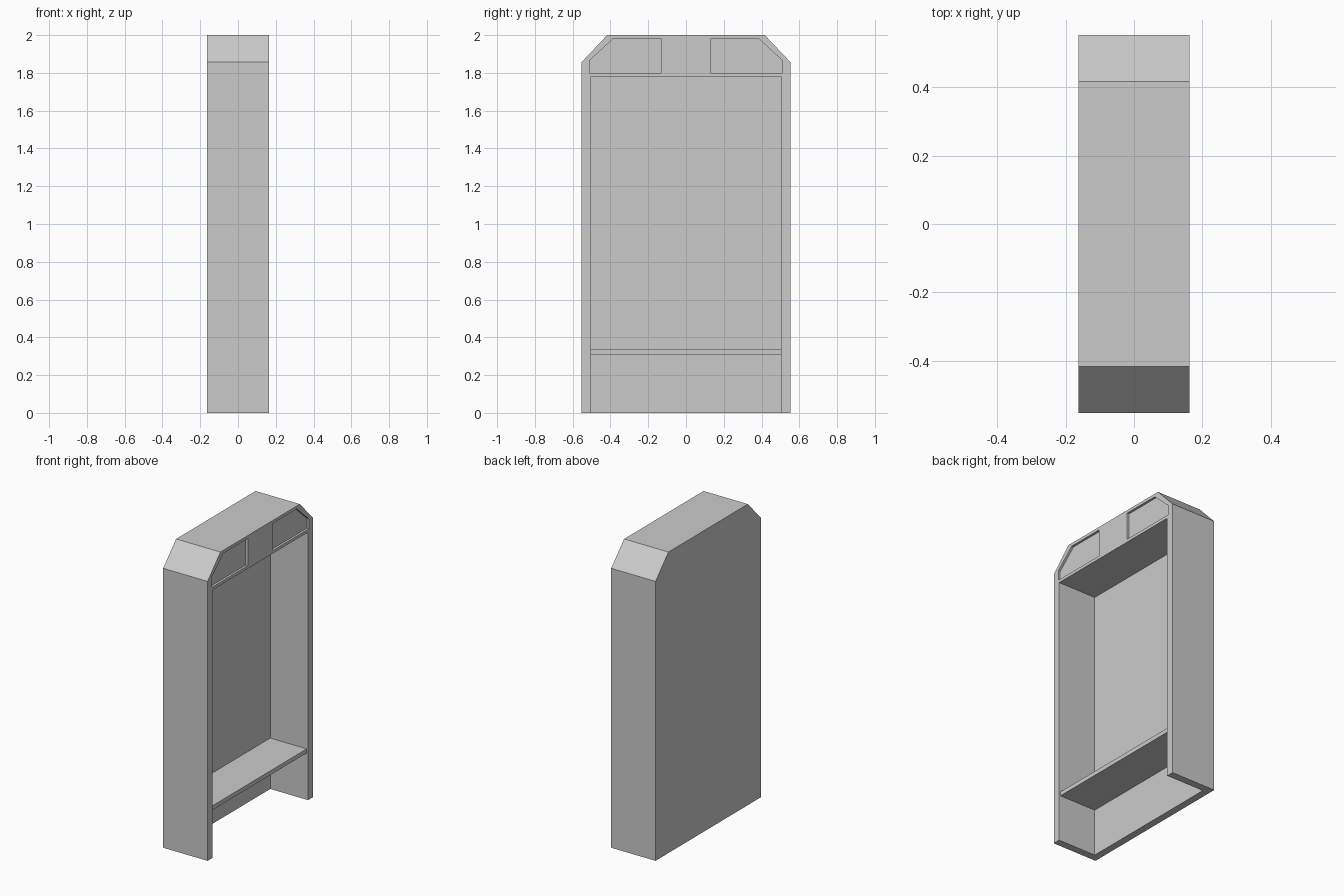
import bpy, bmesh

old = bpy.data.objects.get("Cube")
if old:
    bpy.data.objects.remove(old, do_unlink=True)

HALF_X, HALF_Y, HEIGHT = 0.163, 0.553, 2.0
INNER_Y, CEILING = 0.503, 1.78
BACK_X = -0.115        # inner face of the back panel
RECESS = 0.015

grey = bpy.data.materials.new("plain_grey")
grey.use_nodes = True
grey.diffuse_color = (0.6, 0.6, 0.6, 1)
grey.node_tree.nodes["Principled BSDF"].inputs["Base Color"].default_value = (0.6, 0.6, 0.6, 1)


def prism(name, profile, x0, x1):
    """Extrude a (y, z) outline along x."""
    bm = bmesh.new()
    face = bm.faces.new([bm.verts.new((x0, y, z)) for y, z in profile])
    ext = bmesh.ops.extrude_face_region(bm, geom=[face])
    moved = [v for v in ext["geom"] if isinstance(v, bmesh.types.BMVert)]
    bmesh.ops.translate(bm, verts=moved, vec=(x1 - x0, 0, 0))
    bmesh.ops.recalc_face_normals(bm, faces=bm.faces)
    mesh = bpy.data.meshes.new(name)
    bm.to_mesh(mesh)
    bm.free()
    mesh.materials.append(grey)
    obj = bpy.data.objects.new(name, mesh)
    bpy.context.collection.objects.link(obj)
    return obj


def rect(half_y, z0, z1):
    return [(-half_y, z0), (half_y, z0), (half_y, z1), (-half_y, z1)]


def carve(obj, cutter):
    """Subtract the cutter, then discard it."""
    cutter.hide_render = True
    mod = obj.modifiers.new("carve", "BOOLEAN")
    mod.operation = "DIFFERENCE"
    mod.solver = "EXACT"
    mod.object = cutter
    bpy.context.view_layer.objects.active = obj
    bpy.ops.object.modifier_apply(modifier=mod.name)
    bpy.data.objects.remove(cutter, do_unlink=True)


# Cabinet shell with chamfered top corners
shell = prism("cabinet_shell", [
    (-HALF_Y, 0), (HALF_Y, 0), (HALF_Y, 1.857),
    (0.417, HEIGHT), (-0.417, HEIGHT), (-HALF_Y, 1.857)], -HALF_X, HALF_X)

# Large opening, running out through the floor
carve(shell, prism("opening_cutter", rect(INNER_Y, -0.1, CEILING), BACK_X, HALF_X + 0.1))

# Two shallow panels recessed into the header
for side in (-1, 1):
    outline = [(0.13, 1.80), (0.511, 1.80), (0.511, 1.865), (0.386, 1.98), (0.13, 1.98)]
    carve(shell, prism("panel_cutter", [(side * y, z) for y, z in outline],
                       HALF_X - RECESS, HALF_X + 0.1))

# Shelf across the lower part of the opening
prism("shelf", rect(INNER_Y, 0.31, 0.338), BACK_X, HALF_X - 0.01)
